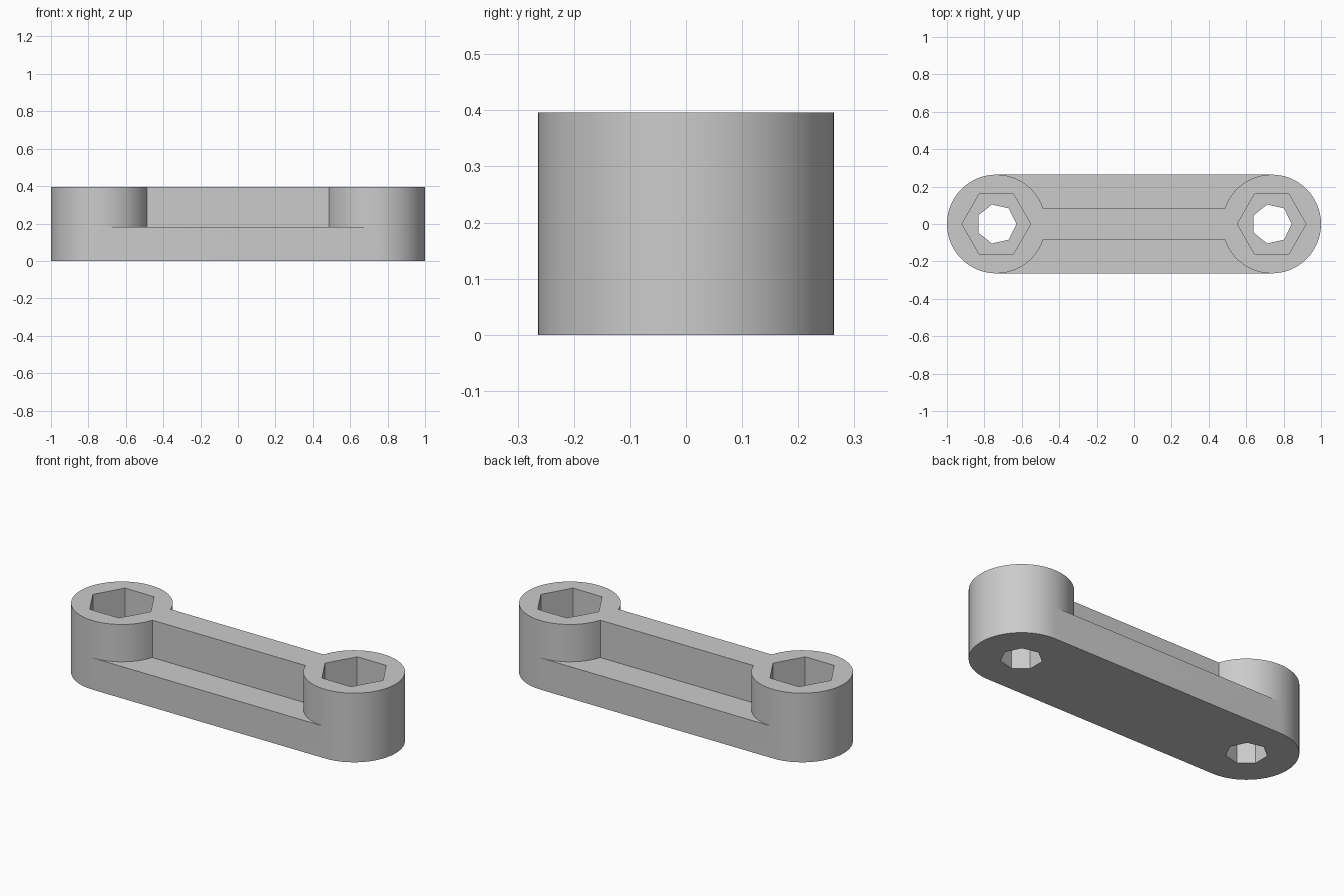
import bpy, bmesh
from math import sin, cos, pi, asin

cube = bpy.data.objects.get("Cube")
if cube:
    bpy.data.objects.remove(cube, do_unlink=True)

CENTRE, RADIUS = 0.736, 0.264     # boss position and radius
BASE, TOP = 0.182, 0.396          # plate thickness and full height
RIB = 0.0825                      # half width of the centre rib

grey = bpy.data.materials.new("plain grey")
grey.use_nodes = True
colour = (0.6, 0.6, 0.6, 1)
grey.diffuse_color = colour
grey.node_tree.nodes["Principled BSDF"].inputs["Base Color"].default_value = colour


def arc(start, end, steps):
    """Points of the right-hand boss from one angle to another."""
    return [(CENTRE + RADIUS * cos(start + (end - start) * i / steps),
             RADIUS * sin(start + (end - start) * i / steps))
            for i in range(steps + 1)]


def polygon(x, radius, sides):
    return [(x + radius * cos(2 * pi * i / sides), radius * sin(2 * pi * i / sides))
            for i in range(sides)]


def prism(name, outline, low, high):
    """Extrude a counter-clockwise outline between two heights."""
    bm = bmesh.new()
    face = bm.faces.new([bm.verts.new((x, y, low)) for x, y in outline])
    side = bmesh.ops.extrude_face_region(bm, geom=[face], use_keep_orig=True)
    new = [v for v in side["geom"] if isinstance(v, bmesh.types.BMVert)]
    bmesh.ops.translate(bm, verts=new, vec=(0, 0, high - low))
    bmesh.ops.recalc_face_normals(bm, faces=bm.faces)
    mesh = bpy.data.meshes.new(name)
    bm.to_mesh(mesh)
    bm.free()
    mesh.materials.append(grey)
    obj = bpy.data.objects.new(name, mesh)
    bpy.context.collection.objects.link(obj)
    return obj


def combine(body, other, operation):
    """Apply a boolean and drop the helper."""
    mod = body.modifiers.new("cut", "BOOLEAN")
    mod.operation, mod.solver, mod.object = operation, "EXACT", other
    bpy.context.view_layer.objects.active = body
    bpy.ops.object.modifier_apply(modifier=mod.name)
    bpy.data.objects.remove(other, do_unlink=True)


def both_ends(half):
    return half + [(-x, -y) for x, y in half]


# Rounded plate, with the two bosses and the rib on top
outer = arc(-pi / 2, pi / 2, 32)
neck = pi - asin(RIB / RADIUS)
upper = arc(-neck, -pi / 2, 12)[:-1] + outer + arc(pi / 2, neck, 12)[1:]
link = prism("link_arm", both_ends(outer), 0, BASE)
combine(link, prism("bosses_and_rib", both_ends(upper), BASE, TOP), "UNION")

# Bolt bores and hexagonal nut pockets
for x in (-CENTRE, CENTRE):
    combine(link, prism("bore", polygon(x, 0.107, 7), -0.1, TOP + 0.1), "DIFFERENCE")
    combine(link, prism("nut_pocket", polygon(x, 0.184, 6), BASE, TOP + 0.1), "DIFFERENCE")

bpy.ops.object.select_all(action="DESELECT")
link.select_set(True)
bpy.context.view_layer.objects.active = link
bpy.ops.object.shade_smooth_by_angle(angle=pi / 6)
